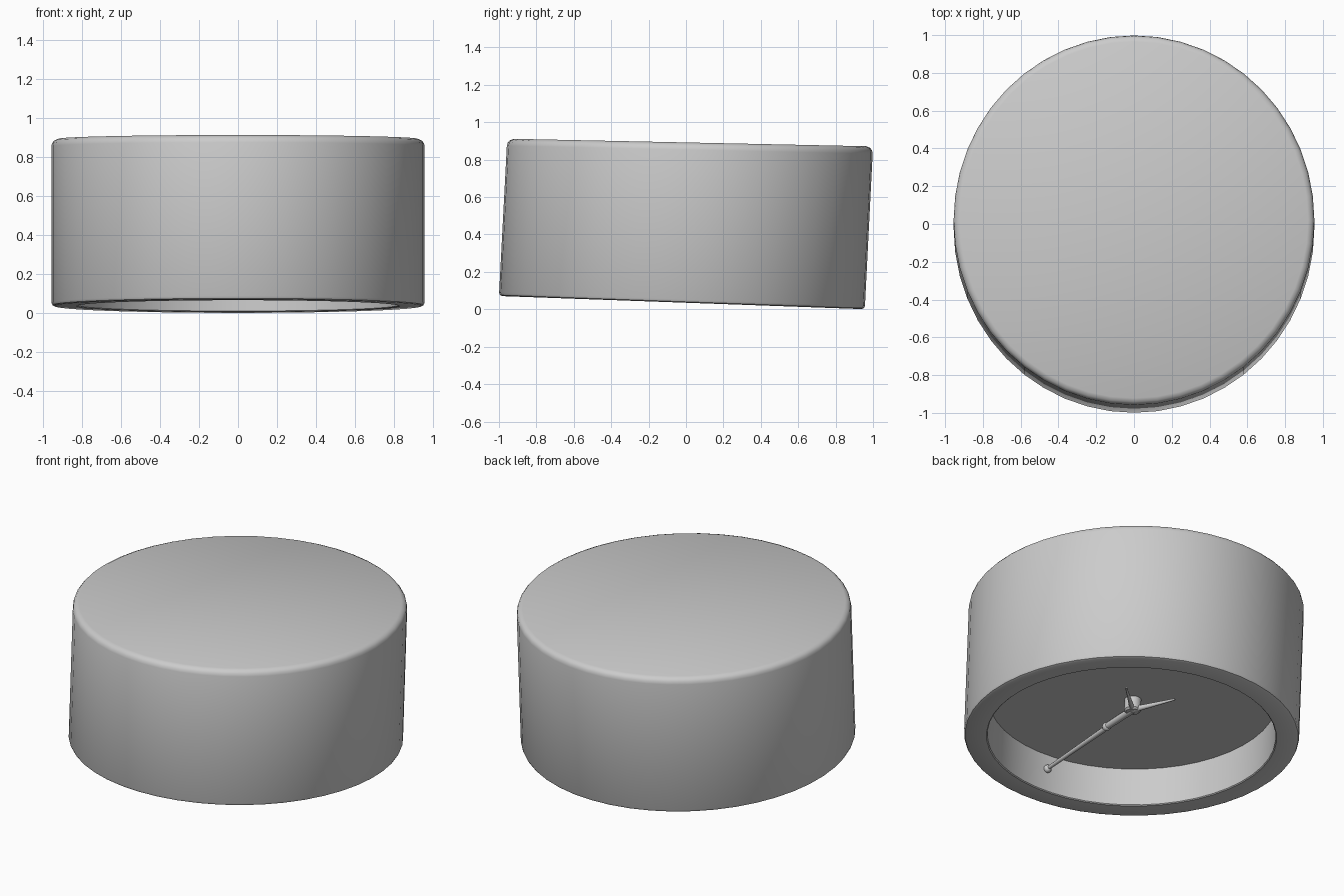
import bpy, bmesh, math
from mathutils import Vector

if "Cube" in bpy.data.objects:
    bpy.data.objects.remove(bpy.data.objects["Cube"])

SIDES = 48


def lean(x, y, h):
    """Place a point in the slightly tilted drum; h runs 0 (rim) to 1 (back)."""
    y = y + 0.044 * (h - 0.5)
    bottom = 0.035 - 0.036 * y
    top = 0.892 - 0.021 * y
    return Vector((x, y, bottom + h * (top - bottom)))


def finish(name, bm, angle):
    bmesh.ops.recalc_face_normals(bm, faces=bm.faces)
    mesh = bpy.data.meshes.new(name)
    bm.to_mesh(mesh)
    bm.free()
    obj = bpy.data.objects.new(name, mesh)
    bpy.context.collection.objects.link(obj)
    bpy.ops.object.select_all(action='DESELECT')
    obj.select_set(True)
    bpy.context.view_layer.objects.active = obj
    bpy.ops.object.shade_smooth_by_angle(angle=math.radians(angle))
    return obj


def lathe(name, profile, angle=35):
    """Revolve (radius, h) points and cap both ends."""
    bm = bmesh.new()
    rings = []
    for r, h in profile:
        rings.append([bm.verts.new(lean(0.955 * r * math.cos(a), 0.978 * r * math.sin(a), h))
                      for a in (2 * math.pi * i / SIDES for i in range(SIDES))])
    for a, b in zip(rings, rings[1:]):
        for i in range(SIDES):
            j = (i + 1) % SIDES
            bm.faces.new((a[i], a[j], b[j], b[i]))
    bm.faces.new(rings[0])
    bm.faces.new(rings[-1])
    return finish(name, bm, angle)


def rod(name, start, end, r1, r2):
    """Tapered thin rod between two points."""
    axis = end - start
    bm = bmesh.new()
    bmesh.ops.create_cone(bm, cap_ends=True, segments=10, radius1=r1, radius2=r2,
                          depth=axis.length)
    bm.transform(axis.to_track_quat('Z', 'Y').to_matrix().to_4x4())
    bmesh.ops.translate(bm, verts=bm.verts, vec=(start + end) / 2)
    return finish(name, bm, 40)


def bead(name, centre, radius):
    bm = bmesh.new()
    bmesh.ops.create_uvsphere(bm, u_segments=12, v_segments=8, radius=radius)
    bmesh.ops.translate(bm, verts=bm.verts, vec=centre)
    return finish(name, bm, 60)


# Drum case: recessed dial, broad rim, outer wall, rounded back edge
DIAL = 0.28
lathe("case", [(0.86, DIAL), (0.86, 0.006), (0.866, 0.0), (0.982, 0.0), (0.994, 0.006),
               (1.0, 0.02), (1.0, 0.955), (0.996, 0.975), (0.985, 0.99), (0.965, 1.0)])

# Centre pin on the dial
lathe("centre_pin", [(0.05, DIAL + 0.01), (0.05, 0.20), (0.04, 0.188)])

# Hands: the longest reaches the recess wall
HAND = 0.205
hub = lean(0, 0, HAND)
rod("long_hand", hub, lean(-0.06, -0.845, 0.17), 0.018, 0.011)
rod("long_hand_sleeve", hub, lean(-0.015, -0.25, 0.20), 0.022, 0.02)
bead("long_hand_collar", lean(-0.015, -0.25, 0.20), 0.026)
bead("long_hand_tip", lean(-0.06, -0.83, 0.17), 0.024)
rod("short_hand", hub, lean(-0.10, 0.26, HAND), 0.018, 0.006)
rod("alarm_hand", hub, lean(0.20, 0.18, HAND), 0.016, 0.005)
